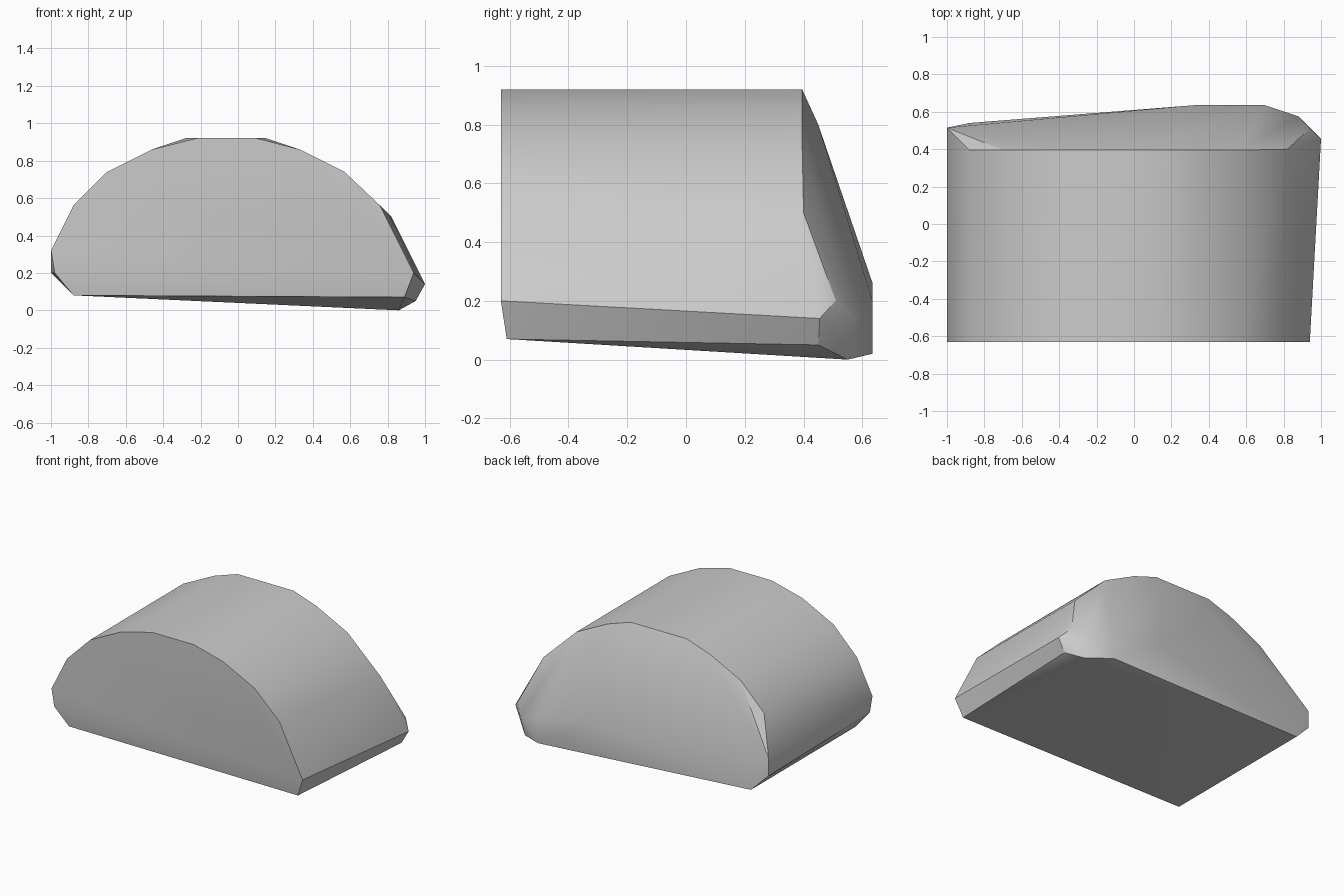
import bpy
import bmesh
import math

cube = bpy.data.objects.get("Cube")
if cube:
    bpy.data.objects.remove(cube, do_unlink=True)

# Plain grey
grey = bpy.data.materials.new("plain_grey")
grey.use_nodes = True
colour = (0.6, 0.6, 0.6, 1)
grey.diffuse_color = colour
grey.node_tree.nodes["Principled BSDF"].inputs["Base Color"].default_value = colour

FRONT, RIM = -0.63, 0.395

# Arch profile shared by the front face and the back rim
arch = [(-0.88, 0.56), (-0.7, 0.74), (-0.46, 0.86), (0.33, 0.86), (0.57, 0.74)]
points = [(x, y, z) for x, z in arch for y in (FRONT, RIM)]

# Crown, slightly wider at the back
points += [(-0.22, FRONT, 0.92), (0.1, FRONT, 0.92), (-0.28, RIM, 0.92), (0.15, RIM, 0.92)]

# Lower front edges
points += [(-1, FRONT, 0.32), (-0.98, FRONT, 0.2), (-0.88, -0.61, 0.08),
           (0.76, FRONT, 0.56), (0.94, FRONT, 0.2), (0.89, -0.61, 0.07)]

# Back narrow side
points += [(-1, 0.515, 0.32), (-1, 0.515, 0.2), (-0.88, 0.54, 0.08)]

# Back wide side with its clipped corner
points += [(0.82, 0.4, 0.5), (1, 0.455, 0.14), (0.95, 0.45, 0.05),
           (0.94, 0.51, 0.2), (0.88, 0.575, 0.14), (0.86, 0.55, 0)]

# Sloping back face
points += [(-0.22, 0.45, 0.8), (0.15, 0.45, 0.8), (0.32, 0.635, 0.26),
           (0.7, 0.635, 0.2), (0.7, 0.635, 0.02)]

# Wrap a solid around the corners
bm = bmesh.new()
for p in points:
    bm.verts.new(p)
hull = bmesh.ops.convex_hull(bm, input=bm.verts[:])
loose = [v for v in bm.verts if not v.link_faces]
bmesh.ops.delete(bm, geom=loose, context='VERTS')
bmesh.ops.dissolve_limit(bm, angle_limit=math.radians(1), verts=bm.verts[:], edges=bm.edges[:])
bmesh.ops.recalc_face_normals(bm, faces=bm.faces[:])

mesh = bpy.data.meshes.new("arched_block")
bm.to_mesh(mesh)
bm.free()
mesh.materials.append(grey)
block = bpy.data.objects.new("arched_block", mesh)
bpy.context.collection.objects.link(block)

# Smooth arch, sharp rims
bpy.ops.object.select_all(action='DESELECT')
block.select_set(True)
bpy.context.view_layer.objects.active = block
bpy.ops.object.shade_smooth_by_angle(angle=math.radians(30))
